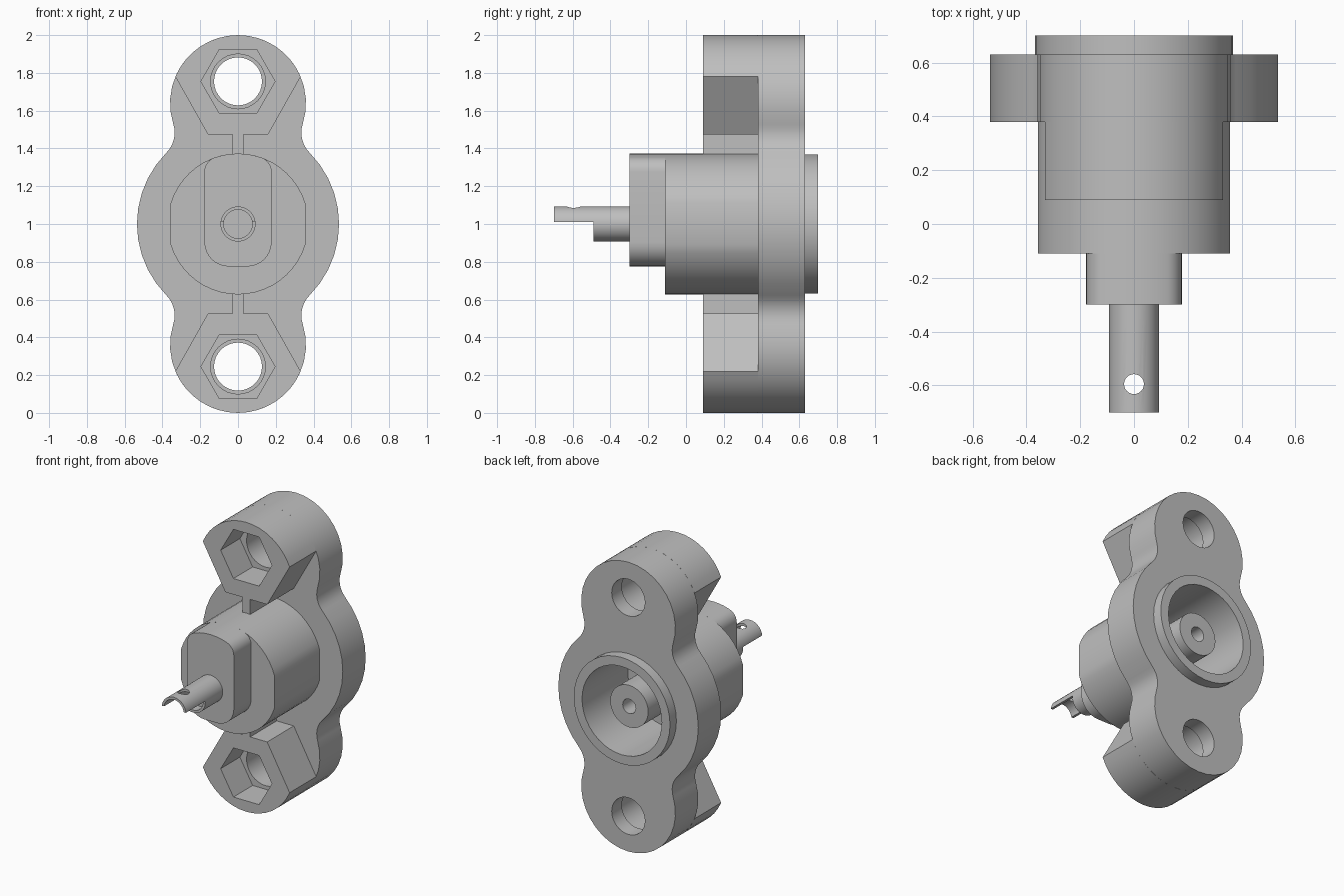
import bpy, bmesh, math

default = bpy.data.objects.get("Cube")
if default:
    bpy.data.objects.remove(default, do_unlink=True)

grey = bpy.data.materials.new("plain grey")
grey.use_nodes = True
colour = (0.52, 0.52, 0.52, 1.0)
grey.diffuse_color = colour
grey.node_tree.nodes["Principled BSDF"].inputs["Base Color"].default_value = colour


def arc(cx, cz, r, a0, a1, n):
    """Points (x, z) along an arc, angles in degrees."""
    angles = [math.radians(a0 + (a1 - a0) * i / n) for i in range(n + 1)]
    return [(cx + r * math.cos(a), cz + r * math.sin(a)) for a in angles]


def circle(r, cz=1.0, n=32):
    return arc(0, cz, r, 0, 360, n)[:-1]


def mirror_x(points):
    return points + [(-x, z) for x, z in reversed(points)]


def prism(name, outline, y0, y1):
    """Extrude an (x, z) outline from y0 to y1."""
    bm = bmesh.new()
    verts = [bm.verts.new((x, y0, z)) for x, z in outline]
    bm.faces.new(verts)
    bmesh.ops.remove_doubles(bm, verts=bm.verts[:], dist=1e-4)
    grown = bmesh.ops.extrude_face_region(bm, geom=bm.faces[:])["geom"]
    moved = [g for g in grown if isinstance(g, bmesh.types.BMVert)]
    bmesh.ops.translate(bm, verts=moved, vec=(0, y1 - y0, 0))
    bmesh.ops.recalc_face_normals(bm, faces=bm.faces[:])
    mesh = bpy.data.meshes.new(name)
    bm.to_mesh(mesh)
    bm.free()
    mesh.materials.append(grey)
    ob = bpy.data.objects.new(name, mesh)
    bpy.context.collection.objects.link(ob)
    return ob


def select_only(ob):
    bpy.ops.object.select_all(action='DESELECT')
    ob.select_set(True)
    bpy.context.view_layer.objects.active = ob


def cut_with(ob, cutter):
    mod = ob.modifiers.new("cut", 'BOOLEAN')
    mod.operation = 'DIFFERENCE'
    mod.solver = 'EXACT'
    mod.object = cutter
    select_only(ob)
    bpy.ops.object.modifier_apply(modifier=mod.name)
    bpy.data.objects.remove(cutter, do_unlink=True)


def cut(ob, outline, y0, y1):
    cut_with(ob, prism("cutter", outline, y0, y1))


parts = []

# Mounting plate: large centre disc blended into two end discs
MID_R, END_R, END_Z, BLEND = 0.535, 0.36, 1.64, 0.15
bx, bz = 0.4853, 0.4834
a_mid = math.degrees(math.atan2(bz, bx))
a_end = math.degrees(math.atan2(bz - (END_Z - 1), bx))
quarter = (arc(0, 1, MID_R, 0, a_mid, 5)
           + arc(bx, 1 + bz, BLEND, 180 + a_mid, 180 + a_end, 6)
           + arc(0, END_Z, END_R, a_end, 90, 10))
upper = mirror_x(quarter)
plate = prism("mounting_plate", upper + [(-x, 2 - z) for x, z in upper], 0.38, 0.63)
parts.append(plate)

# Lugs with nut pockets, joined to the barrel by a thin rib
a_lug = math.degrees(math.asin(0.14 / END_R))
lug_half = ([(0.03, 1.36), (0.03, 1.475), (0.16, 1.475)]
            + arc(0, END_Z, END_R, a_lug, 90, 8))
for name, flip in (("upper_lug", False), ("lower_lug", True)):
    outline = mirror_x(lug_half)
    hole_z = 1.755
    if flip:
        outline = [(x, 2 - z) for x, z in outline]
        hole_z = 2 - hole_z
    lug = prism(name, outline, 0.09, 0.38)
    cut(lug, circle(0.196, hole_z, 6), 0.0, 0.30)
    cut(lug, circle(0.145, hole_z), 0.25, 0.45)
    cut(plate, circle(0.145, hole_z), 0.30, 0.52)
    cut(plate, circle(0.127, hole_z), 0.45, 0.70)
    parts.append(lug)

# Barrel with two side flats
BARREL_R, FLAT_X, BORE_R = 0.373, 0.357, 0.305
a_flat = math.degrees(math.acos(FLAT_X / BARREL_R))
barrel_outline = (arc(0, 1, BARREL_R, a_flat, 180 - a_flat, 20)
                  + arc(0, 1, BARREL_R, 180 + a_flat, 360 - a_flat, 20))
barrel = prism("barrel", barrel_outline, -0.11, 0.38)
collar = prism("back_collar", circle(0.368, n=40), 0.63, 0.70)
parts += [barrel, collar]

# Socket bore through collar, plate and into the barrel
for ob in (barrel, plate, collar):
    cut(ob, circle(BORE_R, n=40), 0.20, 0.80)

# Centre sleeve inside the socket
sleeve = prism("socket_sleeve", circle(0.145), 0.19, 0.62)
cut(sleeve, circle(0.05, n=24), 0.30, 0.70)
parts.append(sleeve)

# Key block on the barrel front, its top following the barrel
fx, fr = 0.098, 0.08
fz = math.sqrt((BARREL_R - fr) ** 2 - fx ** 2)
a_top = math.degrees(math.atan2(fz, fx))
key_half = (arc(0.048, 0.905, 0.13, -90, 0, 8)
            + arc(fx, 1 + fz, fr, 0, a_top, 6)
            + arc(0, 1, BARREL_R, a_top, 90, 3))
parts.append(prism("key_block", mirror_x(key_half), -0.30, -0.11))

# Solder contact: hollow pin, open underneath at the tip, with a wire hole
contact = prism("solder_contact", circle(0.093), -0.70, -0.30)
cut(contact, circle(0.076), -0.80, -0.42)
cut(contact, [(-0.2, 0.8), (0.2, 0.8), (0.2, 1.01), (-0.2, 1.01)], -0.80, -0.49)
bpy.ops.mesh.primitive_cylinder_add(vertices=24, radius=0.037, depth=0.3,
                                    location=(0, -0.595, 1.1))
cut_with(contact, bpy.context.object)
parts.append(contact)

# Smooth curved walls, keep edges sharp
for ob in parts:
    select_only(ob)
    bpy.ops.object.shade_smooth_by_angle(angle=math.radians(30))
